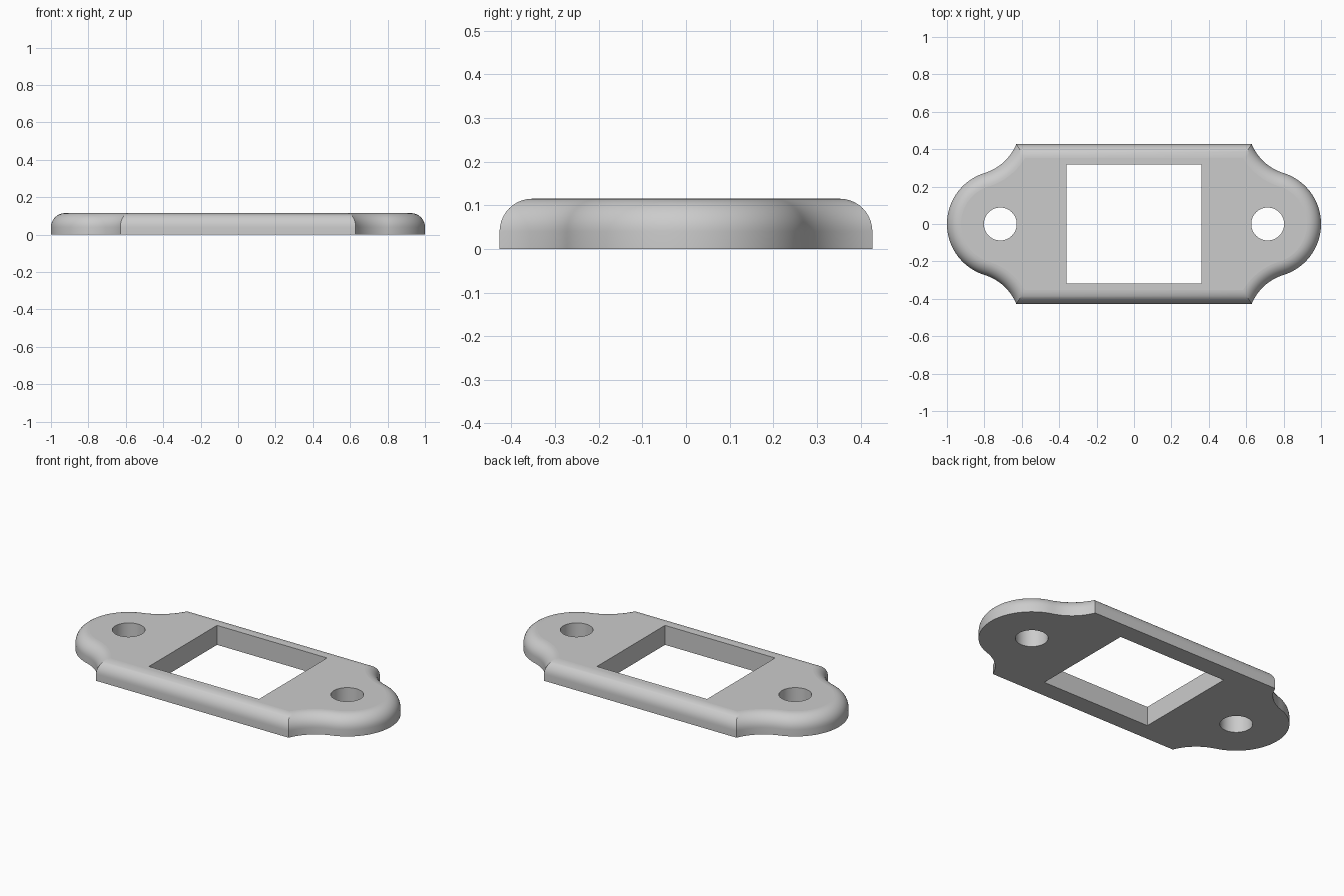
import bpy, bmesh
from math import pi, cos, sin, atan2, sqrt

cube = bpy.data.objects.get("Cube")
if cube:
    bpy.data.objects.remove(cube, do_unlink=True)

HEIGHT, FILLET = 0.115, 0.075
HALF_Y = 0.427                       # straight side edges
EAR_X, EAR_R = 0.715, 0.285          # rounded ears
COVE_R, COVE_ANGLE = 0.27, 1.271     # concave shoulders tangent to the ears
COVE_X = EAR_X + (EAR_R + COVE_R) * cos(COVE_ANGLE)
COVE_Y = (EAR_R + COVE_R) * sin(COVE_ANGLE)
HOLE_R, WINDOW_X, WINDOW_Y = 0.088, 0.36, 0.318


def arc(cx, cy, r, a, b, n):
    return [(cx + r * cos(a + (b - a) * i / n), cy + r * sin(a + (b - a) * i / n))
            for i in range(n + 1)]


def outline(d):
    """Plate outline moved inward by d, with mitred corners."""
    r, y = COVE_R + d, HALF_Y - d
    x = COVE_X - sqrt(r * r - (COVE_Y - y) ** 2)
    corner = atan2(y - COVE_Y, x - COVE_X)
    quarter = arc(EAR_X, 0, EAR_R - d, 0, COVE_ANGLE, 20)
    quarter += arc(COVE_X, COVE_Y, r, COVE_ANGLE - pi, corner, 14)[1:]
    half = quarter + [(-px, py) for px, py in reversed(quarter)]
    return half + [(px, -py) for px, py in reversed(half[1:-1])]


def ring(bm, points, z):
    return [bm.verts.new((x, y, z)) for x, y in points]


def bridge(bm, low, high):
    n = len(low)
    for i in range(n):
        j = (i + 1) % n
        bm.faces.new((low[i], low[j], high[j], high[i]))


def loop_edges(bm, verts):
    return [bm.edges.get((v, verts[i - 1])) for i, v in enumerate(verts)]


bm = bmesh.new()

# Outer wall and rounded upper rim
STEPS = 10
rings = [ring(bm, outline(0), 0)]
for i in range(STEPS + 1):
    a = pi / 2 * i / STEPS
    rings.append(ring(bm, outline(FILLET * (1 - cos(a))),
                      HEIGHT - FILLET + FILLET * sin(a)))
for low, high in zip(rings, rings[1:]):
    bridge(bm, low, high)
bottom, top = loop_edges(bm, rings[0]), loop_edges(bm, rings[-1])

# Central window and two screw holes
openings = [[(sx * WINDOW_X, sy * WINDOW_Y)
             for sx, sy in ((1, 1), (-1, 1), (-1, -1), (1, -1))]]
openings += [arc(s * EAR_X, 0, HOLE_R, 0, 2 * pi, 48)[:-1] for s in (-1, 1)]
for points in openings:
    low, high = ring(bm, points, 0), ring(bm, points, HEIGHT)
    bridge(bm, high, low)
    bottom += loop_edges(bm, low)
    top += loop_edges(bm, high)

# Flat top and bottom faces around the openings
for edges, z in ((bottom, -1), (top, 1)):
    bmesh.ops.triangle_fill(bm, edges=edges, use_beauty=True, normal=(0, 0, z))
bmesh.ops.recalc_face_normals(bm, faces=bm.faces)

mesh = bpy.data.meshes.new("cover_plate")
bm.to_mesh(mesh)
bm.free()
plate = bpy.data.objects.new("cover_plate", mesh)
bpy.context.collection.objects.link(plate)

# Plain grey material
grey = bpy.data.materials.new("plain_grey")
grey.use_nodes = True
color = (0.6, 0.6, 0.6, 1)
grey.diffuse_color = color
grey.node_tree.nodes["Principled BSDF"].inputs["Base Color"].default_value = color
mesh.materials.append(grey)

# Smooth rim and holes, flat top and bottom
bpy.context.view_layer.objects.active = plate
plate.select_set(True)
bpy.ops.object.shade_smooth_by_angle(angle=pi / 6)
for face in mesh.polygons:
    if abs(face.normal.z) > 0.999:
        face.use_smooth = False
